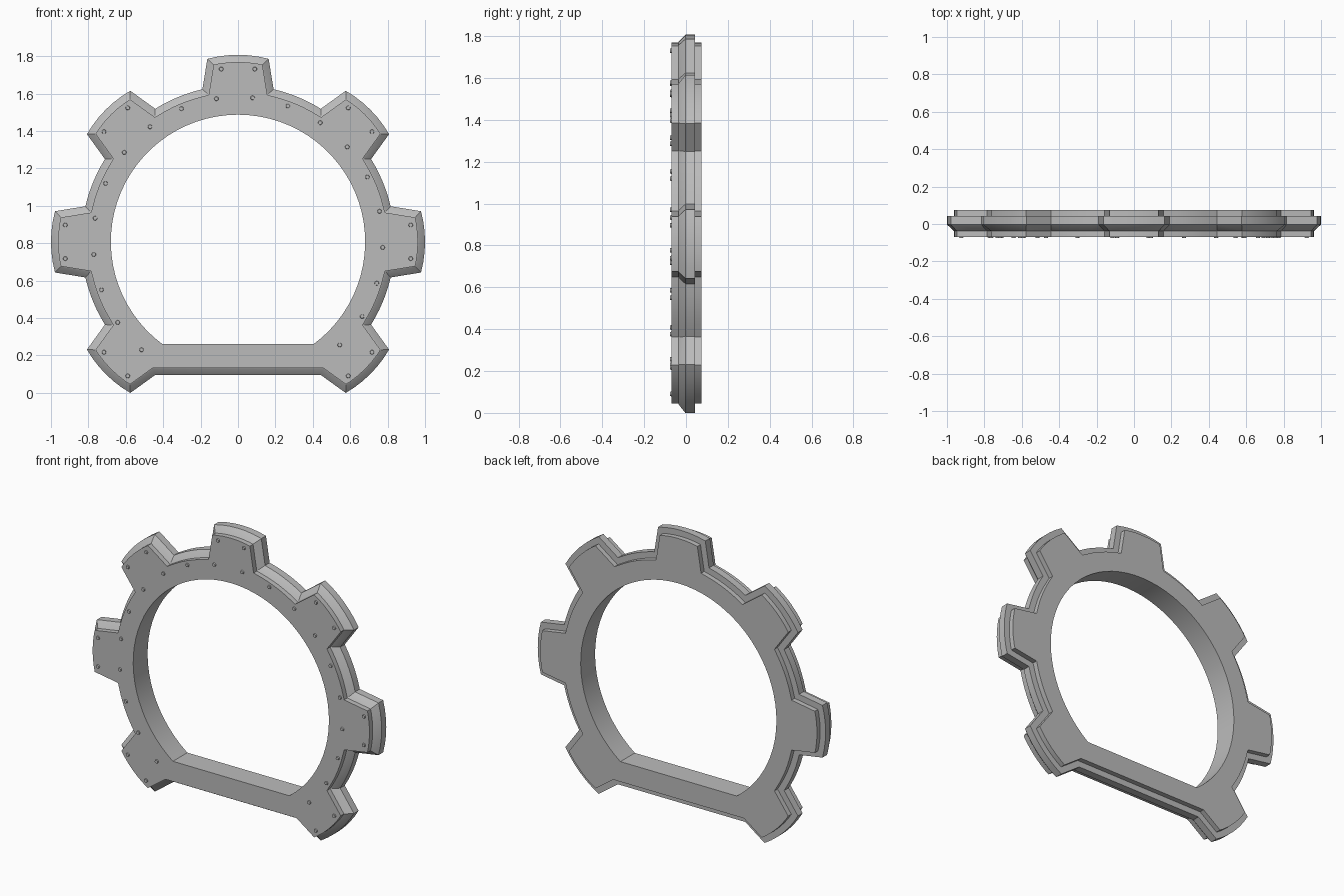
import bpy, bmesh
from math import sin, cos, pi, radians, sqrt, atan2
from mathutils import Vector, Matrix

if "Cube" in bpy.data.objects:
    bpy.data.objects.remove(bpy.data.objects["Cube"])

CENTRE_Z = 0.807
HOLE_R, HOLE_FLOOR = 0.68, -0.547
FRONT_Y = -0.069

grey = bpy.data.materials.new("grey metal")
grey.use_nodes = True
colour = (0.5, 0.5, 0.5, 1)
grey.diffuse_color = colour
grey.node_tree.nodes["Principled BSDF"].inputs["Base Color"].default_value = colour


def polar(r, a):
    return Vector((r * cos(a), r * sin(a)))


def gear_outline():
    """Seven teeth, counter-clockwise, closed by a straight bottom edge."""
    pts, tip, root, n = [], 0.166, 0.229, 6
    for k in range(-1, 6):
        a = k * pi / 4
        pts.append(polar(0.838, a - root))
        for i in range(n + 1):
            t = 2 * i / n - 1
            pts.append(polar(1 - 0.008 * t * t, a + tip * t))
        if k < 5:
            gap = pi / 4 - 2 * root
            pts += [polar(0.838, a + root + gap * i / n) for i in range(n)]
        else:
            pts.append(polar(0.838, a + root))
    return pts


def inset(pts, d):
    """Move every edge of the outline inward by d with mitred corners."""
    out = []
    for i, p in enumerate(pts):
        e1 = (p - pts[i - 1]).normalized()
        e2 = (pts[(i + 1) % len(pts)] - p).normalized()
        n1, n2 = Vector((-e1.y, e1.x)), Vector((-e2.y, e2.x))
        out.append(p + (n1 + n2) * d / (1 + n1.dot(n2)))
    return out


def hole_outline():
    """Large arc with a flat floor."""
    start = atan2(HOLE_FLOOR, sqrt(HOLE_R ** 2 - HOLE_FLOOR ** 2))
    sweep, n = pi - 2 * start, 60
    return [polar(HOLE_R, start + sweep * i / n) for i in range(n + 1)]


def add_ring(bm, pts, y):
    vs = [bm.verts.new((p.x, y, p.y + CENTRE_Z)) for p in pts]
    return vs, [bm.edges.new((vs[i - 1], vs[i])) for i in range(len(vs))]


def loft(bm, a, b):
    for i in range(len(a)):
        bm.faces.new((a[i - 1], a[i], b[i], b[i - 1]))


def finish(bm, name):
    bmesh.ops.recalc_face_normals(bm, faces=bm.faces)
    mesh = bpy.data.meshes.new(name)
    bm.to_mesh(mesh)
    bm.free()
    mesh.materials.append(grey)
    ob = bpy.data.objects.new(name, mesh)
    bpy.context.collection.objects.link(ob)
    bpy.ops.object.select_all(action="DESELECT")
    ob.select_set(True)
    bpy.context.view_layer.objects.active = ob
    bpy.ops.object.shade_smooth_by_angle(angle=radians(25))
    return ob


# Toothed frame: stepped plates on both faces, chamfered rim between them
bm = bmesh.new()
section = [(FRONT_Y, 0.038), (-0.037, 0.038), (-0.035, 0.034),
           (-0.003, 0), (0.043, 0), (0.043, 0.038), (0.074, 0.038)]
base = gear_outline()
rings = [add_ring(bm, inset(base, d), y) for y, d in section]
for r1, r2 in zip(rings, rings[1:]):
    loft(bm, r1[0], r2[0])
holes = [add_ring(bm, hole_outline(), y) for y in (FRONT_Y, section[-1][0])]
loft(bm, holes[0][0], holes[1][0])
for outer, inner in ((rings[0], holes[0]), (rings[-1], holes[1])):
    bmesh.ops.triangle_fill(bm, use_beauty=True, edges=outer[1] + inner[1])
finish(bm, "toothed_frame")

# Rivets: a pair on each tooth and an evenly spaced row around the hole
spots = [polar(0.928, k * pi / 4 + s * 0.097) for k in range(-1, 6) for s in (-1, 1)]
spots += [polar(0.774, radians(-45.4 + 14.4 * i)) for i in range(20)]
bm = bmesh.new()
for p in spots:
    place = Matrix.Translation((p.x, FRONT_Y - 0.001, p.y + CENTRE_Z)) @ Matrix.Rotation(pi / 2, 4, "X")
    bmesh.ops.create_cone(bm, cap_ends=True, segments=12, radius1=0.013,
                          radius2=0.01, depth=0.012, matrix=place)
finish(bm, "rivets")
